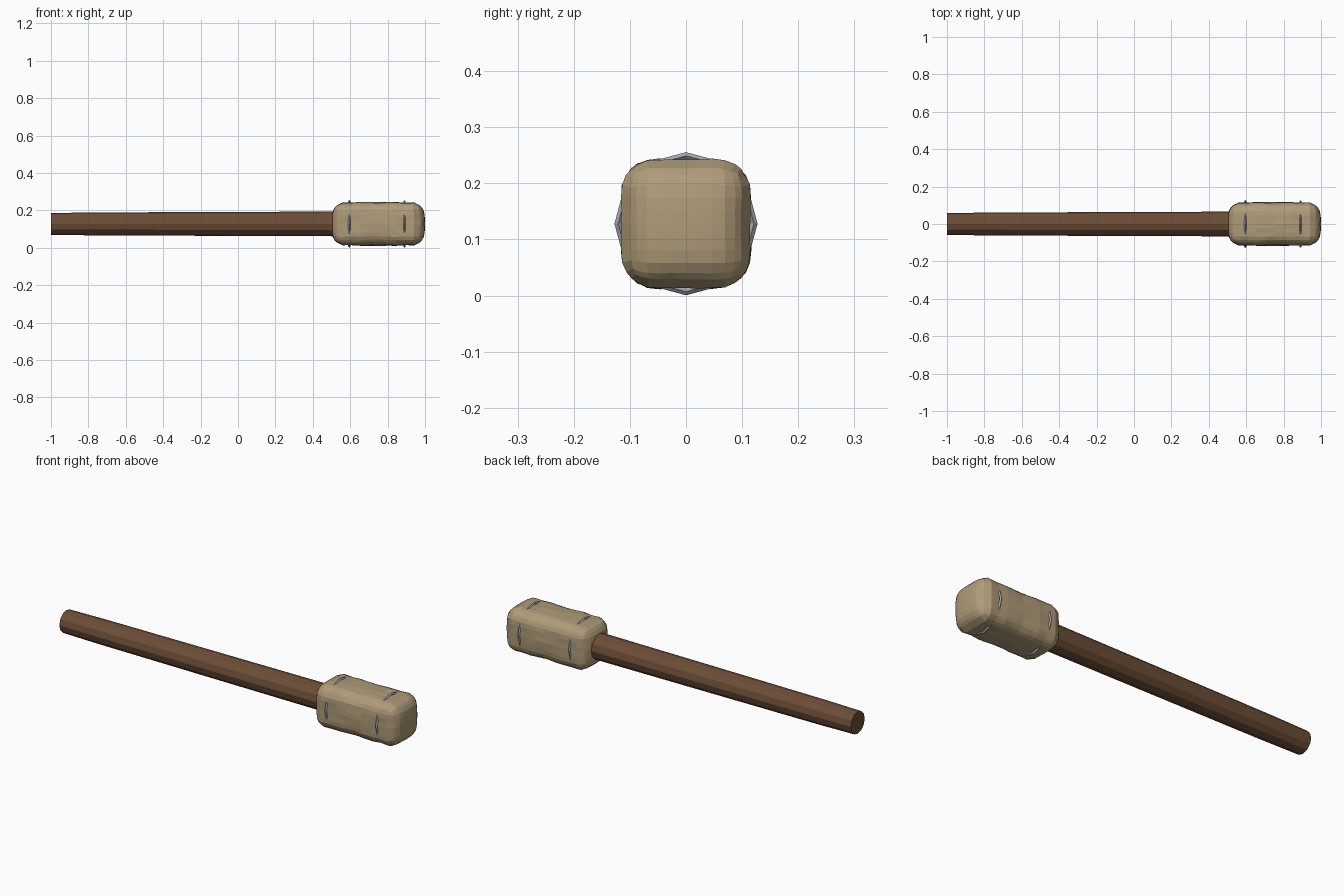
import bpy, bmesh, math, random
from mathutils import Vector

if "Cube" in bpy.data.objects:
    bpy.data.objects.remove(bpy.data.objects["Cube"])

random.seed(4)
CZ = 0.128  # height of the long axis


def material(name, rgb):
    m = bpy.data.materials.new(name)
    m.diffuse_color = (*rgb, 1)
    m.use_nodes = True
    m.node_tree.nodes["Principled BSDF"].inputs["Base Color"].default_value = m.diffuse_color
    return m


def finish(bm, name, mat):
    bmesh.ops.recalc_face_normals(bm, faces=bm.faces)
    me = bpy.data.meshes.new(name)
    bm.to_mesh(me)
    bm.free()
    me.materials.append(mat)
    ob = bpy.data.objects.new(name, me)
    bpy.context.collection.objects.link(ob)
    ob.location.z = CZ
    return ob


def loft(profile, sides, name, mat, closed=False):
    """Sweep (x, radius) pairs around the x axis."""
    bm = bmesh.new()
    loops = [[bm.verts.new((x, r * math.cos(2 * math.pi * i / sides),
                            r * math.sin(2 * math.pi * i / sides)))
              for i in range(sides)] for x, r in profile]
    pairs = list(zip(loops, loops[1:]))
    if closed:
        pairs.append((loops[-1], loops[0]))
    else:
        bm.faces.new(loops[0])
        bm.faces.new(loops[-1])
    for a, b in pairs:
        for i in range(sides):
            j = (i + 1) % sides
            bm.faces.new((a[i], a[j], b[j], b[i]))
    return finish(bm, name, mat)


wood = material("brown wood", (0.15, 0.075, 0.038))
cloth = material("tan cloth", (0.43, 0.33, 0.19))
wire = material("grey wire", (0.37, 0.40, 0.46))

# Twelve-sided handle running through the padded head
loft([(-1.0, 0.058), (-0.8, 0.061), (-0.19, 0.0635), (0.5, 0.066), (0.986, 0.069)],
     12, "handle", wood)

# Padded head: rounded block, domed at the ends, pinched under the wires
HALF = Vector((0.238, 0.117, 0.117))
RADIUS = 0.062
RINGS = (0.595, 0.89)
MID = 0.75
bm = bmesh.new()
bmesh.ops.create_cube(bm, size=2)
bmesh.ops.subdivide_edges(bm, edges=bm.edges, cuts=9, use_grid_fill=True)
for v in bm.verts:
    p = Vector([c * h for c, h in zip(v.co, HALF)])
    inner = Vector([max(-h + RADIUS, min(h - RADIUS, c)) for c, h in zip(p, HALF)])
    d = p - inner
    if d.length > 1e-6:
        p = inner + d.normalized() * RADIUS
    r = math.hypot(p.y, p.z)
    # domed ends
    p.x += math.copysign(0.012 * max(0, 1 - (r / 0.11) ** 2), p.x) * (abs(v.co.x) > 0.99)
    x = p.x + MID
    pinch = 1 - 0.035 * sum(math.exp(-((x - c) / 0.035) ** 2) for c in RINGS)
    # corners sag a little between the wires
    corner = abs(p.y * p.z) / (0.1 * 0.1)
    sag = 1 - 0.05 * min(corner, 1) * math.exp(-((x - MID) / 0.08) ** 2)
    lump = 1 + random.uniform(-0.01, 0.01) * (r > 0.08)
    p.y *= pinch * sag * lump
    p.z *= pinch * sag * lump
    v.co = Vector((x, p.y, p.z))
finish(bm, "padded_head", cloth)

# Two thin binding wires
for k, x in enumerate(RINGS):
    w = 0.006
    loft([(x - w, 0.121), (x, 0.1275), (x + w, 0.121), (x, 0.1145)],
         12, f"binding_wire_{k + 1}", wire, closed=True)
